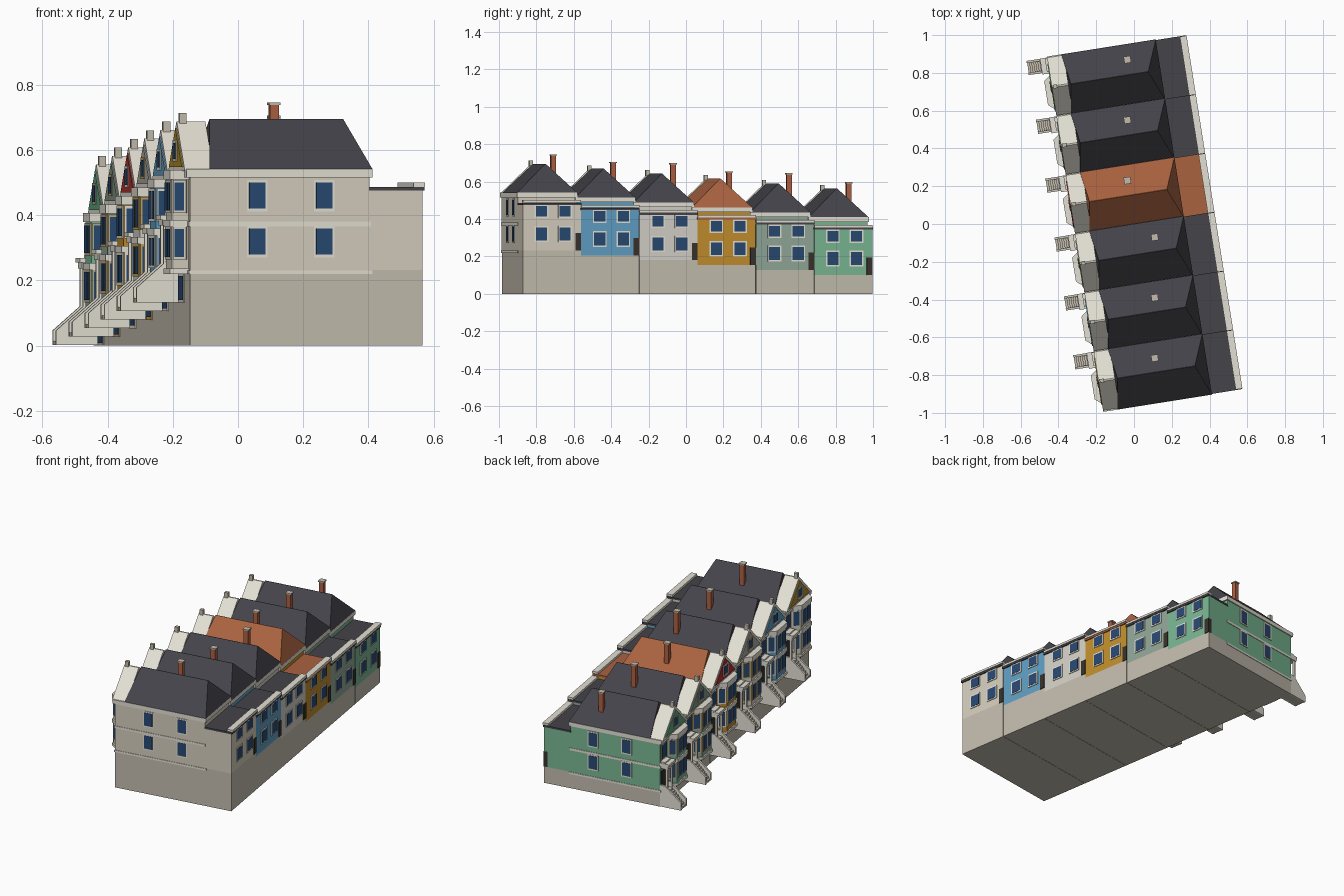
import bpy, bmesh, math
from mathutils import Matrix, Vector

if "Cube" in bpy.data.objects:
    bpy.data.objects.remove(bpy.data.objects["Cube"])

W, STEP, DROP, TURN = 0.314, 0.3155, 0.0263, math.radians(9)
BASE = 0.232          # top of the basement in house coordinates
mats = {}


def material(hexcol):
    if hexcol not in mats:
        m = bpy.data.materials.new("paint_" + hexcol)
        rgb = [(int(hexcol[k:k + 2], 16) / 255) ** 2.2 for k in (0, 2, 4)]
        m.diffuse_color = (*rgb, 1)
        m.use_nodes = True
        m.node_tree.nodes["Principled BSDF"].inputs["Base Color"].default_value = m.diffuse_color
        mats[hexcol] = m
    return mats[hexcol]


# solids are pairs of matching point loops
def box(u0, u1, v0, v1, z0, z1):
    loop = [(u0, v0), (u1, v0), (u1, v1), (u0, v1)]
    return [(*p, z0) for p in loop], [(*p, z1) for p in loop]


def plan(pts, z0, z1):
    return [(*p, z0) for p in pts], [(*p, z1) for p in pts]


def side_profile(pts, v0, v1):      # (u, z) outline spread along v
    return [(u, v0, z) for u, z in pts], [(u, v1, z) for u, z in pts]


def front_profile(pts, u0, u1):     # (v, z) outline spread along u
    return [(u0, v, z) for v, z in pts], [(u1, v, z) for v, z in pts]


def on_wall(p, q, centre, width, z0, z1, out):
    """Thin slab on the outer side of the plan segment p-q."""
    p, q = Vector(p), Vector(q)
    d = (q - p).normalized()
    n = Vector((d.y, -d.x)) * out
    a, b = p + d * (centre - width / 2), p + d * (centre + width / 2)
    return plan([tuple(a - n), tuple(b - n), tuple(b + n), tuple(a + n)], z0, z1)


def make(name, colour, solids, M):
    bm = bmesh.new()
    for lo, hi in solids:
        a = [bm.verts.new(p) for p in lo]
        b = [bm.verts.new(p) for p in hi]
        bm.faces.new(a[::-1])
        bm.faces.new(b)
        for k in range(len(a)):
            j = (k + 1) % len(a)
            bm.faces.new((a[k], a[j], b[j], b[k]))
    bmesh.ops.recalc_face_normals(bm, faces=bm.faces)
    me = bpy.data.meshes.new(name)
    bm.to_mesh(me)
    bm.free()
    me.materials.append(material(colour))
    ob = bpy.data.objects.new(name, me)
    ob.matrix_world = M
    bpy.context.collection.objects.link(ob)


TRIM, STONE, DARK, GLASS, BRICK = "E2DED2", "C2BBAC", "46454B", "2C4A70", "AB6145"
# wall, gable, roof, front window frame, chimney (x, y, top)
houses = [
    ("D3CCBB", "B08A2C", DARK, "D9D3C4", (0.11, -0.71, 0.745)),
    ("5F9DC2", "5F9DC2", DARK, "E2DED2", (0.11, -0.39, 0.705)),
    ("D3CFC6", "A9AAA4", DARK, "C9A050", (0.11, -0.07, 0.698)),
    ("C08C30", "AE3530", "A86242", "E2DED2", (-0.035, 0.23, 0.655)),
    ("8FA596", "7E9585", DARK, "C9A878", (-0.035, 0.55, 0.645)),
    ("78B592", "5FA57E", DARK, "B9A98A", (-0.035, 0.87, 0.597)),
]

for i, (wall, gable, roof, frame, chim) in enumerate(houses):
    M = (Matrix.Translation((-0.147 - math.sin(TURN) * STEP * i,
                             -0.985 + math.cos(TURN) * STEP * i, -DROP * i))
         @ Matrix.Rotation(TURN, 4, 'Z'))
    tag = f"house_{i + 1}_"

    # basement, main body, rear block and angled bay
    make(tag + "basement", STONE, [box(0, 0.721, 0, W, DROP * i, BASE)], M)
    bay = [(0, 0.03), (-0.045, 0.07), (-0.045, 0.19), (0, 0.225)]
    make(tag + "walls", wall, [
        box(0, 0.557, -0.001, W, BASE - 0.005, 0.52),
        box(0.55, 0.721, 0, W, BASE, 0.477),
        plan(bay, BASE, 0.52)], M)

    # horizontal trim: string courses, eaves, rear parapet
    bay_out = [(0.0, 0.022), (-0.052, 0.066), (-0.052, 0.194), (0.0, 0.233)]
    make(tag + "trim", TRIM, [
        box(-0.004, 0.561, -0.004, W + 0.003, 0.366, 0.38),
        box(-0.004, 0.566, -0.004, W + 0.003, 0.219, 0.231),
        box(-0.012, 0.566, -0.007, W + 0.006, 0.516, 0.541),
        plan(bay_out, BASE - 0.012, BASE + 0.004),
        plan(bay_out, 0.364, 0.385),
        plan(bay_out, 0.51, 0.538),
        box(0.694, 0.73, 0.0, W, 0.487, 0.5)], M)

    # hipped main roof and flat rear roof
    hip = ([(0.06, -0.007, 0.54), (0.566, -0.007, 0.54),
            (0.566, W + 0.006, 0.54), (0.06, W + 0.006, 0.54)],
           [(0.085, 0.156, 0.695), (0.5, 0.156, 0.695),
            (0.5, 0.158, 0.695), (0.085, 0.158, 0.695)])
    make(tag + "roof", roof, [hip, box(0.555, 0.728, -0.003, W + 0.002, 0.475, 0.486)], M)

    # front gable with painted face, attic window and finial
    tri = [(-0.006, 0.535), (W + 0.006, 0.535), (W / 2 + 0.004, 0.687), (W / 2 - 0.004, 0.687)]
    face = [(0.03, 0.548), (W - 0.03, 0.548), (W / 2, 0.668)]
    make(tag + "gable", TRIM, [front_profile(tri, -0.017, 0.072)], M)
    make(tag + "gable_face", gable, [front_profile(face, -0.021, -0.01)], M)
    make(tag + "finial", STONE, [box(-0.01, 0.012, W / 2 - 0.01, W / 2 + 0.01, 0.68, 0.713)], M)

    # windows: (segment start, end, centre, width, low, high)
    front, back = ((0, W), (0, 0)), ((0.721, 0), (0.721, W))
    fw, bw = [], []
    fw.append(((-0.02, W), (-0.02, 0), W / 2, 0.05, 0.572, 0.622))
    fw.append((*front, 0.042, 0.05, 0.42, 0.5))
    fw.append((*front, 0.155, 0.09, 0.14, 0.213))
    for z0, z1 in ((0.272, 0.357), (0.415, 0.5)):
        fw.append((bay[3], bay[2], 0.028, 0.034, z0, z1))
        fw.append((bay[2], bay[1], 0.033, 0.042, z0, z1))
        fw.append((bay[2], bay[1], 0.087, 0.042, z0, z1))
        fw.append((bay[1], bay[0], 0.03, 0.034, z0, z1))
    for c in (0.1, 0.228):
        bw.append((*back, c, 0.06, 0.285, 0.354))
        bw.append((*back, c, 0.06, 0.412, 0.468))
    # the two end houses show their side windows
    ends = {0: ((0, 0), (0.557, 0)), 5: ((0.557, W), (0, W))}
    if i in ends:
        for u in (0.208, 0.416):
            c = u if i == 0 else 0.557 - u
            for z in (0.319, 0.46):
                bw.append((*ends[i], c, 0.05, z - 0.04, z + 0.04))
    for name, col, wins in (("front", frame, fw), ("plain", "E2DED2", bw)):
        make(tag + name + "_window_frames", col,
             [on_wall(p, q, c, w + 0.014, a - 0.008, b + 0.008, 0.004)
              for p, q, c, w, a, b in wins], M)
        make(tag + name + "_window_panes", GLASS,
             [on_wall(p, q, c, w, a, b, 0.0055) for p, q, c, w, a, b in wins], M)

    # doors: entrance behind the porch, service door at the rear corner
    make(tag + "doors", "3B352F", [box(-0.005, 0.005, 0.252, 0.302, BASE, 0.345),
                                   box(0.7, 0.725, 0.284, W + 0.001, BASE, 0.325)], M)

    # entrance porch: columns and stepped hood
    make(tag + "porch", TRIM, [
        box(-0.044, -0.032, 0.24, 0.252, BASE, 0.375),
        box(-0.044, -0.032, 0.3, 0.312, BASE, 0.375),
        box(-0.048, 0, 0.236, 0.315, 0.368, 0.386),
        box(-0.056, 0, 0.23, 0.315, 0.386, 0.4),
        box(-0.03, 0, 0.24, 0.312, 0.4, 0.408)], M)

    # front stairs with solid side walls
    cheek = [(-0.128, 0.133), (-0.128, 0.178), (-0.03, 0.264), (0, 0.264), (0, 0.133)]
    make(tag + "stair_walls", TRIM, [side_profile(cheek, 0.238, 0.25),
                                     side_profile(cheek, 0.302, 0.314)], M)
    n = 8
    make(tag + "stair_steps", STONE,
         [box(-0.126 + 0.011 * k, 0, 0.249, 0.303, 0.133, 0.133 + 0.1 * (k + 1) / n)
          for k in range(n)], M)

    # chimney with cap
    x, y, top = chim
    C = Matrix.Translation((x, y, 0)) @ Matrix.Rotation(TURN, 4, 'Z')
    make(tag + "chimney", BRICK, [box(-0.014, 0.014, -0.014, 0.014, top - 0.14, top - 0.006)], C)
    make(tag + "chimney_cap", STONE, [box(-0.018, 0.018, -0.018, 0.018, top - 0.007, top)], C)
